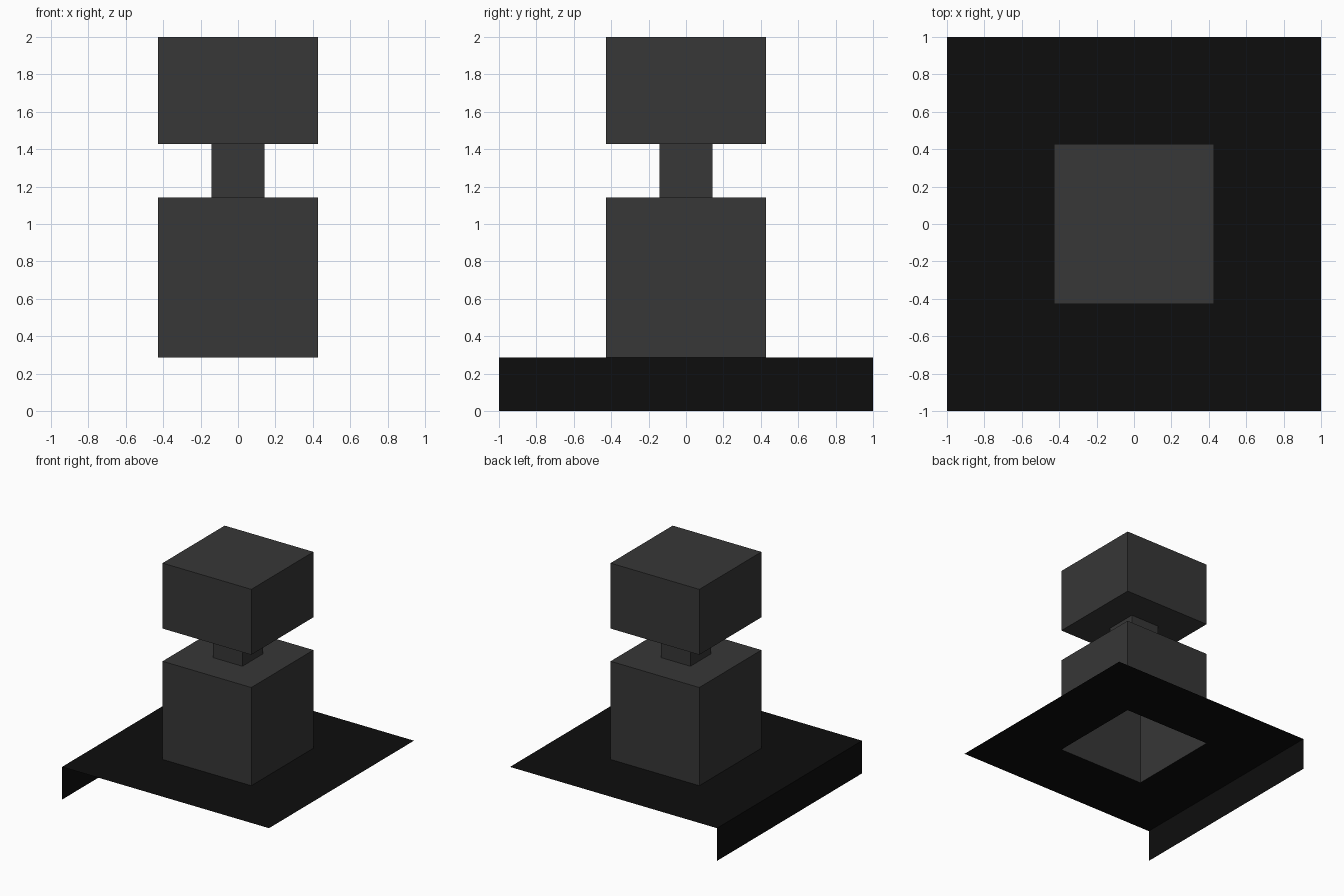
import bpy, bmesh

if "Cube" in bpy.data.objects:
    bpy.data.objects.remove(bpy.data.objects["Cube"])

U = 1 / 7  # modelling unit


def material(name, v):
    m = bpy.data.materials.new(name)
    m.diffuse_color = (v, v, v, 1)
    m.use_nodes = True
    m.node_tree.nodes["Principled BSDF"].inputs["Base Color"].default_value = m.diffuse_color
    return m


GREY = material("dark grey", 0.038)
BLACK = material("black", 0.004)


def finish(name, bm, mat):
    me = bpy.data.meshes.new(name)
    bm.to_mesh(me)
    bm.free()
    me.materials.append(mat)
    ob = bpy.data.objects.new(name, me)
    bpy.context.collection.objects.link(ob)
    return ob


def ring(bm, half, z):
    return [bm.verts.new((sx * half, sy * half, z))
            for sx, sy in ((-1, -1), (1, -1), (1, 1), (-1, 1))]


def square_shell(bm, profile, cap=False):
    """Sweep a (half width, height) profile round a square, open at the start."""
    rings = [ring(bm, h * U, z * U) for h, z in profile]
    for a, b in zip(rings, rings[1:]):
        for i in range(4):
            j = (i + 1) % 4
            bm.faces.new((a[i], a[j], b[j], b[i]))
    if cap:
        bm.faces.new(rings[-1])
    return rings


# base sheet with a square opening, and one skirt hanging down on the left edge
bm = bmesh.new()
rings = square_shell(bm, [(7, 2), (3, 2)])
front, back = rings[0][0], rings[0][3]
low_front = bm.verts.new((-1, -1, 0))
low_back = bm.verts.new((-1, 1, 0))
bm.faces.new((front, back, low_back, low_front))
finish("base_sheet", bm, BLACK)

# body, neck and head: hollow blocks joined through their openings
for name, profile, cap in (
    ("body", [(3, 2), (3, 8), (1, 8)], False),
    ("neck", [(1, 8), (1, 10)], False),
    ("head", [(1, 10), (3, 10), (3, 14)], True),
):
    bm = bmesh.new()
    square_shell(bm, profile, cap)
    finish(name, bm, GREY)
